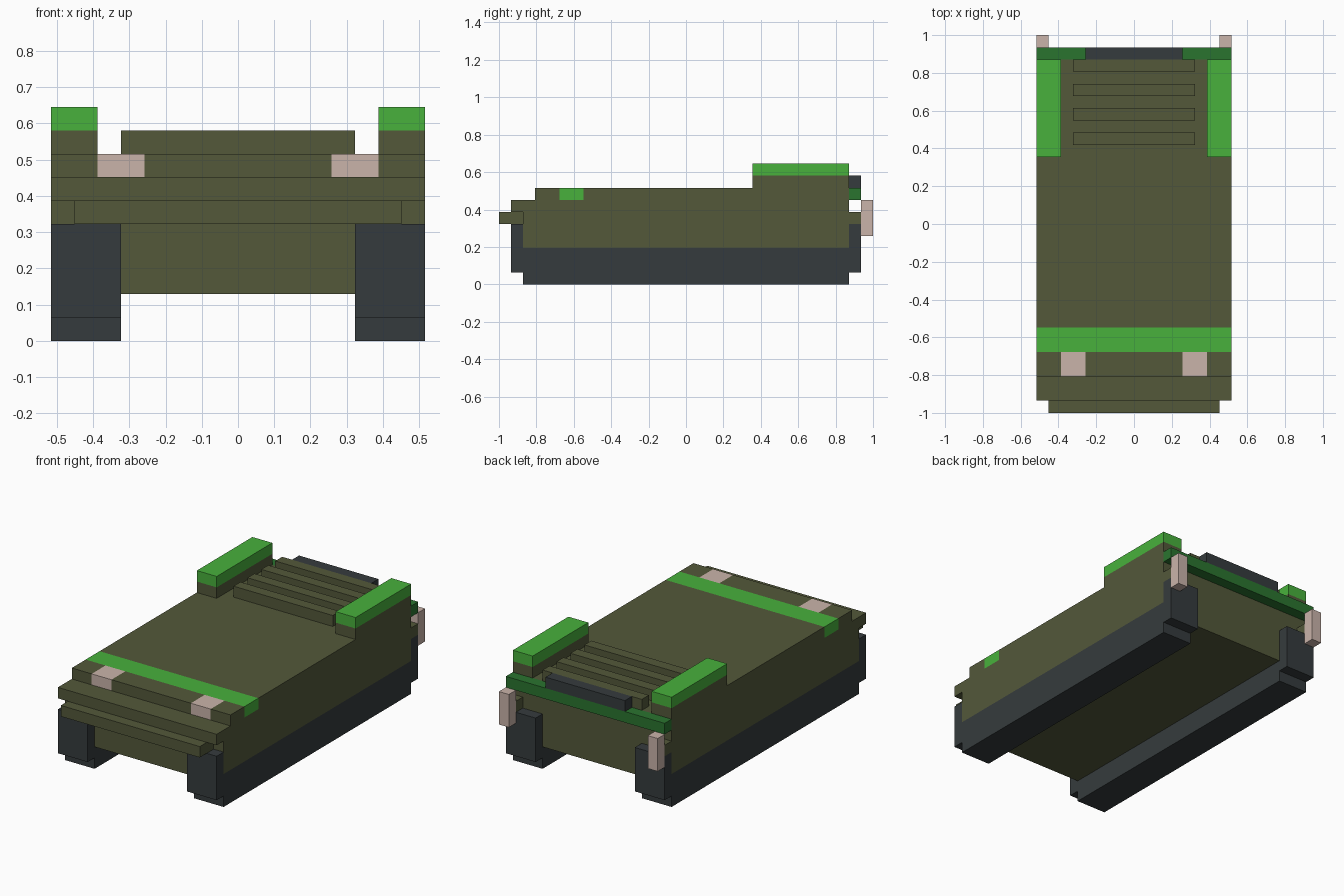
import bpy, bmesh

if "Cube" in bpy.data.objects:
    bpy.data.objects.remove(bpy.data.objects["Cube"])

U = 2 / 31  # modelling grid step; y counted from the front tip, z from ground


def material(name, rgb):
    m = bpy.data.materials.new(name)
    lin = [((c / 255 + 0.055) / 1.055) ** 2.4 for c in rgb]
    m.diffuse_color = (*lin, 1)
    m.use_nodes = True
    m.node_tree.nodes["Principled BSDF"].inputs["Base Color"].default_value = m.diffuse_color
    return m


OLIVE = material("olive", (83, 88, 58))
GREEN = material("bright green", (72, 177, 60))
DARK_GREEN = material("dark green", (42, 116, 47))
DARK = material("charcoal", (53, 59, 61))
PALE = material("pale beige", (202, 180, 170))


def extrude_profile(name, mat, spans, profile):
    """Extrude a (y, z) side profile across each x span."""
    bm = bmesh.new()
    for x0, x1 in spans:
        face = bm.faces.new([bm.verts.new((x0 * U, y * U - 1, z * U)) for y, z in profile])
        out = bmesh.ops.extrude_face_region(bm, geom=[face])
        verts = [g for g in out["geom"] if isinstance(g, bmesh.types.BMVert)]
        bmesh.ops.translate(bm, verts=verts, vec=((x1 - x0) * U, 0, 0))
    bmesh.ops.recalc_face_normals(bm, faces=bm.faces)
    me = bpy.data.meshes.new(name)
    bm.to_mesh(me)
    bm.free()
    me.materials.append(mat)
    ob = bpy.data.objects.new(name, me)
    bpy.context.collection.objects.link(ob)
    return ob


def block(name, mat, spans, y0, y1, z0, z1):
    return extrude_profile(name, mat, spans, [(y0, z0), (y1, z0), (y1, z1), (y0, z1)])


def both(a, b):
    return [(-b, -a), (a, b)]


FULL = [(-8, 8)]

# Running gear: stepped tracks, the hull skirt sits over their middle
extrude_profile("tracks", DARK, both(5, 8), [
    (2, 0), (29, 0), (29, 1), (30, 1), (30, 5), (29, 5),
    (29, 3), (2, 3), (2, 5), (1, 5), (1, 1), (2, 1)])

# Hull: belly, body with nose lip, front bar
block("belly", OLIVE, [(-5, 5)], 2, 29, 2, 3)
extrude_profile("hull", OLIVE, FULL, [(2, 3), (29, 3), (29, 7), (1, 7), (1, 6), (2, 6)])
block("front_bar", OLIVE, [(-7, 7)], 0, 2, 5, 6)

# Deck layer with lamps and painted band
block("front_deck", OLIVE, both(6, 8) + [(-4, 4)], 3, 5, 7, 8)
block("headlights", PALE, both(4, 6), 3, 5, 7, 8)
block("deck_band", GREEN, FULL, 5, 7, 7, 8)
block("main_deck", OLIVE, FULL, 7, 29, 7, 8)

# Rear side boxes with green lids
block("side_boxes", OLIVE, both(6, 8), 21, 29, 8, 9)
block("side_box_lids", GREEN, both(6, 8), 21, 29, 9, 10)

# Engine louvres
for i in range(4):
    block(f"louvre_{i + 1}", OLIVE, [(-5, 5)], 22 + 2 * i, 23 + 2 * i, 8, 9)

# Rear details
block("rear_rail", DARK_GREEN, FULL, 29, 30, 7, 8)
block("rear_vent", DARK, [(-4, 4)], 29, 30, 8, 9)
block("rear_brackets", OLIVE, both(7, 8), 29, 30, 5, 6)
block("rear_lights", PALE, both(7, 8), 30, 31, 4, 7)
